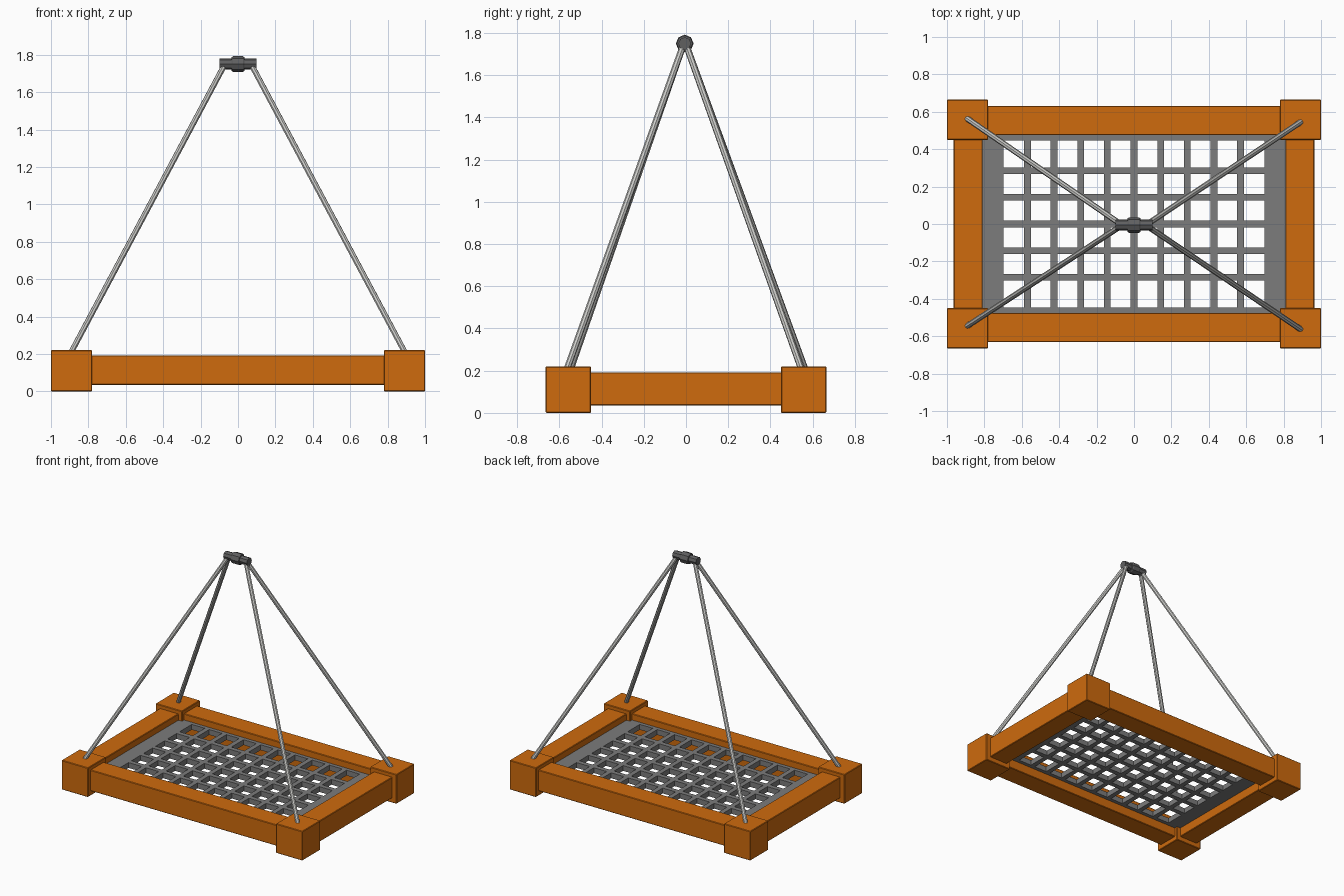
import bpy, bmesh, math
from mathutils import Vector

if "Cube" in bpy.data.objects:
    bpy.data.objects.remove(bpy.data.objects["Cube"])


def material(name, rgb):
    m = bpy.data.materials.new(name)
    m.diffuse_color = (*rgb, 1)
    m.use_nodes = True
    m.node_tree.nodes["Principled BSDF"].inputs["Base Color"].default_value = m.diffuse_color
    return m


ORANGE = material("orange paint", (0.62, 0.145, 0.004))
GRATE = material("grate grey", (0.20, 0.20, 0.20))
CABLE = material("cable light grey", (0.60, 0.60, 0.58))
HUB = material("dark steel", (0.115, 0.115, 0.118))


def finish(name, bm, mat, smooth=False):
    bmesh.ops.recalc_face_normals(bm, faces=bm.faces[:])
    me = bpy.data.meshes.new(name)
    bm.to_mesh(me)
    bm.free()
    me.materials.append(mat)
    for p in me.polygons:
        p.use_smooth = smooth
    ob = bpy.data.objects.new(name, me)
    bpy.context.collection.objects.link(ob)
    return ob


def box(name, lo, hi, mat, bevel=0.004):
    bm = bmesh.new()
    bmesh.ops.create_cube(bm, size=1)
    lo, hi = Vector(lo), Vector(hi)
    for v in bm.verts:
        v.co = (lo + hi) / 2 + v.co * (hi - lo)
    bmesh.ops.bevel(bm, geom=bm.edges[:], offset=bevel, segments=1, affect='EDGES')
    return finish(name, bm, mat)


# orange frame: corner blocks and rails
for sx, xn in ((-1, "left"), (1, "right")):
    for sy, yn in ((-1, "front"), (1, "back")):
        x, y = sorted((sx * 0.78, sx)), sorted((sy * 0.45, sy * 0.665))
        box(f"{yn}_{xn}_corner_block", (x[0], y[0], 0), (x[1], y[1], 0.22), ORANGE)
    x = sorted((sx * 0.81, sx * 0.965))
    box(f"{xn}_rail", (x[0], -0.455, 0.035), (x[1], 0.455, 0.192), ORANGE)
for sy, yn in ((-1, "front"), (1, "back")):
    y = sorted((sy * 0.475, sy * 0.632))
    box(f"{yn}_rail", (-0.785, y[0], 0.035), (0.785, y[1], 0.192), ORANGE)

# grate: a grid of cells, odd/odd cells left open, thickened downwards
PITCH, BAR = 0.1425, 0.018


def grid_lines(bars, hole_end, plate_end):
    cuts = [-plate_end, -hole_end]
    for i in range(-bars, bars + 1):
        cuts += [i * PITCH - BAR, i * PITCH + BAR]
    return cuts + [hole_end, plate_end]


xs, ys = grid_lines(4, 0.697, 0.815), grid_lines(2, 0.447, 0.48)
bm = bmesh.new()
v = [[bm.verts.new((x, y, 0.145)) for y in ys] for x in xs]
for i in range(len(xs) - 1):
    for j in range(len(ys) - 1):
        if not (i % 2 and j % 2):
            bm.faces.new((v[i][j], v[i + 1][j], v[i + 1][j + 1], v[i][j + 1]))
bmesh.ops.delete(bm, geom=[w for w in bm.verts if not w.link_faces], context='VERTS')
geo = bmesh.ops.extrude_face_region(bm, geom=bm.faces[:], use_keep_orig=True)["geom"]
for w in geo:
    if isinstance(w, bmesh.types.BMVert):
        w.co.z -= 0.04
finish("grate", bm, GRATE)


# round parts
def rod(name, a, b, r, mat, sides=8):
    a, b = Vector(a), Vector(b)
    bm = bmesh.new()
    bmesh.ops.create_cone(bm, cap_ends=True, segments=sides, radius1=r, radius2=r,
                          depth=(b - a).length)
    rot = (b - a).to_track_quat('Z', 'Y')
    for w in bm.verts:
        w.co = rot @ w.co + (a + b) / 2
    return finish(name, bm, mat)


# four cables, twisted very slightly about the hub
HY = -0.006
for sx, xn in ((-1, "left"), (1, "right")):
    for sy, yn in ((-1, "front"), (1, "back")):
        foot_y = sy * 0.558 - sx * 0.009
        rod(f"{yn}_{xn}_cable", (sx * 0.897, foot_y, 0.20),
            (sx * 0.075, HY + sy * 0.008, 1.74), 0.0155, CABLE)

# hub: thin bar with a chamfered collar, eight sided
bm = bmesh.new()
profile = [(-0.098, 0.03), (-0.036, 0.03), (-0.034, 0.037), (-0.026, 0.042),
           (0.026, 0.042), (0.034, 0.037), (0.036, 0.03), (0.098, 0.03)]
rings = [[bm.verts.new((x, HY + r * math.sin(k * math.pi / 4), 1.75 + r * math.cos(k * math.pi / 4)))
          for k in range(8)] for x, r in profile]
for p, q in zip(rings, rings[1:]):
    for k in range(8):
        bm.faces.new((p[k], p[k - 1], q[k - 1], q[k]))
bm.faces.new(rings[0])
bm.faces.new(rings[-1])
finish("cable_hub", bm, HUB)
